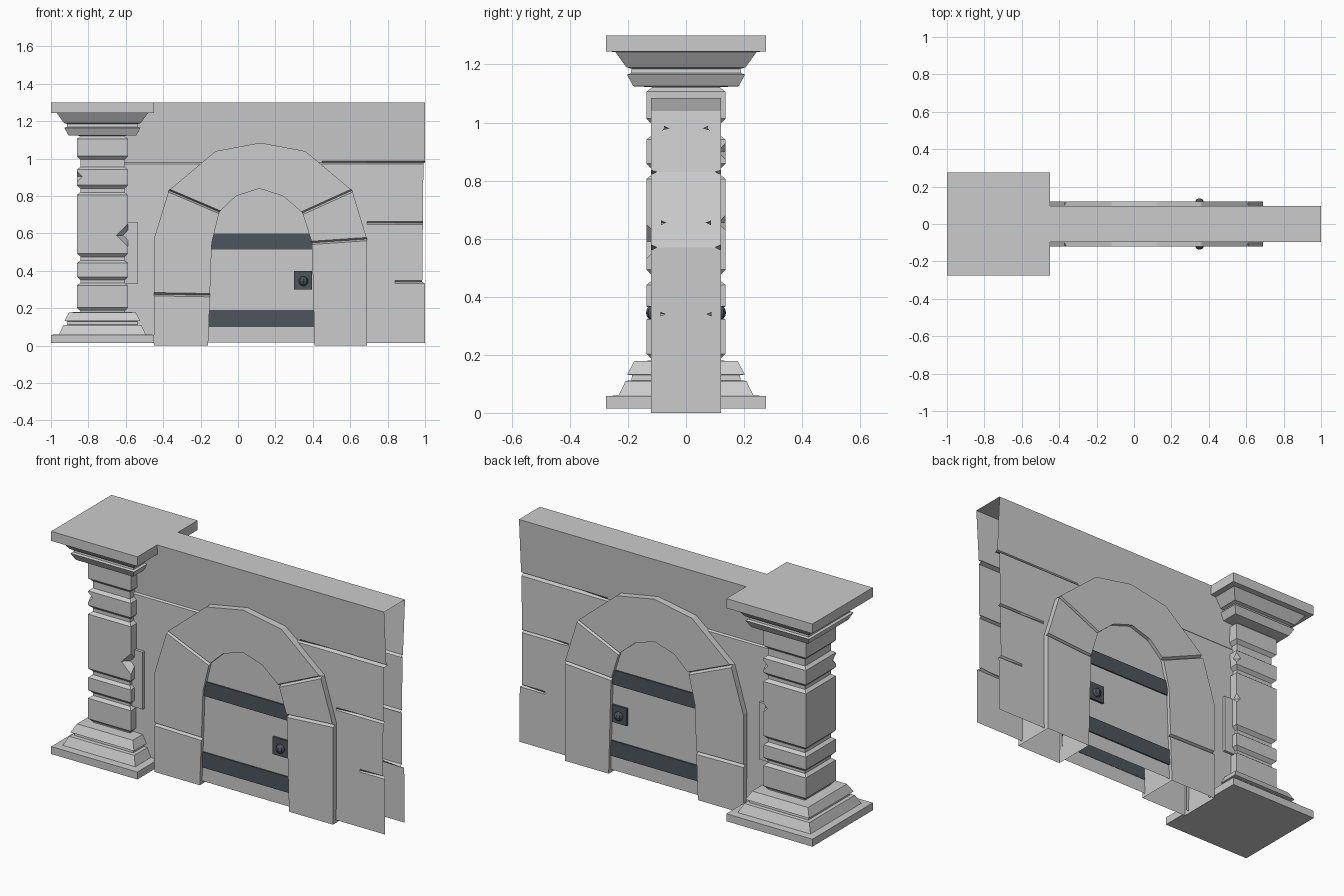
import bpy, bmesh
from mathutils import Vector

if "Cube" in bpy.data.objects:
    bpy.data.objects.remove(bpy.data.objects["Cube"])

iron = bpy.data.materials.new("dark_iron")
iron.diffuse_color = (0.075, 0.09, 0.105, 1)
iron.use_nodes = True
iron.node_tree.nodes["Principled BSDF"].inputs["Base Color"].default_value = iron.diffuse_color


def finish(bm, name, mat=None, recalc=True):
    if recalc:
        bmesh.ops.recalc_face_normals(bm, faces=bm.faces[:])
    me = bpy.data.meshes.new(name)
    bm.to_mesh(me)
    bm.free()
    ob = bpy.data.objects.new(name, me)
    bpy.context.collection.objects.link(ob)
    if mat:
        me.materials.append(mat)
    return ob


def box(name, x0, x1, y0, y1, z0, z1, mat=None):
    bm = bmesh.new()
    bmesh.ops.create_cube(bm, size=1)
    for v in bm.verts:
        v.co = ((x0 + x1) / 2 + v.co.x * (x1 - x0),
                (y0 + y1) / 2 + v.co.y * (y1 - y0),
                (z0 + z1) / 2 + v.co.z * (z1 - z0))
    return finish(bm, name, mat)


def square_loft(name, cx, profile):
    """Stack of square rings given as (half width, z)."""
    bm = bmesh.new()
    rings = [[bm.verts.new((cx + sx * h, sy * h, z))
              for sx, sy in ((-1, -1), (1, -1), (1, 1), (-1, 1))] for h, z in profile]
    for a, b in zip(rings, rings[1:]):
        for i in range(4):
            j = (i + 1) % 4
            bm.faces.new((a[i], a[j], b[j], b[i]))
    bm.faces.new(rings[0])
    bm.faces.new(rings[-1])
    return finish(bm, name)


# Pillar: stepped base, banded shaft, flared capital
CX = -0.725
square_loft("pillar_base", CX, [(.275, .015), (.275, .058), (.232, .06), (.208, .11), (.188, .112),
                                (.186, .13), (.203, .132), (.178, .178), (.12, .18)])
shaft_profile = [(.115, .17)]
for z0, z1 in ((.185, .335), (.35, .455), (.475, .82), (.84, .955), (.995, 1.12)):
    shaft_profile += [(.118, z0), (.136, z0 + .018), (.136, z1 - .014), (.118, z1)]
shaft = square_loft("pillar_shaft", CX, shaft_profile + [(.115, 1.13)])
square_loft("pillar_capital", CX, [(.12, 1.122), (.182, 1.125), (.203, 1.165), (.19, 1.17), (.188, 1.185),
                                   (.205, 1.19), (.243, 1.243), (.275, 1.245), (.275, 1.3)])

# Chips knocked out of the shaft edges
bm = bmesh.new()
for x, y, z, r in ((CX + .14, -.14, .59, .068), (CX - .14, -.14, .905, .036),
                   (CX + .14, .14, .9, .036), (CX + .14, .14, .655, .034)):
    d = bmesh.ops.create_uvsphere(bm, u_segments=4, v_segments=2, radius=r)
    bmesh.ops.translate(bm, verts=d["verts"], vec=(x, y, z))
chips = finish(bm, "chip_cutter")
chips.hide_render = True
chips.hide_set(True)
mod = shaft.modifiers.new("chips", 'BOOLEAN')
mod.operation = 'DIFFERENCE'
mod.object = chips
mod.solver = 'EXACT'

# Arch: hollow ring of stones, open underneath, V-grooves at some joints
STATIONS = [((-.45, 0), (-.16, 0), 0), ((-.45, .275), (-.15, .27), 1), ((-.45, .57), (-.14, .55), 0),
            ((-.37, .83), (-.10, .715), 1), ((-.12, 1.04), (-.01, .80), 0), ((.12, 1.085), (.115, .84), 0),
            ((.36, 1.04), (.24, .80), 0), ((.61, .83), (.345, .71), 1), ((.69, .57), (.395, .55), 1),
            ((.69, 0), (.41, 0), 0)]
outer = [Vector(s[0]) for s in STATIONS]
inner = [Vector(s[1]) for s in STATIONS]


def step(pts, i, j):
    return pts[i] + (pts[j] - pts[i]).normalized() * .009


sections = []
for i, (_, _, groove) in enumerate(STATIONS):
    if groove:
        sections += [(step(outer, i, i - 1), step(inner, i, i - 1), .12), (outer[i], inner[i], .1),
                     (step(outer, i, i + 1), step(inner, i, i + 1), .12)]
    else:
        sections.append((outer[i], inner[i], .12))
bm = bmesh.new()
rings = [[bm.verts.new((p.x, y, p.y)) for p, y in ((o, -d), (o, d), (n, d), (n, -d))] for o, n, d in sections]
for a, b in zip(rings, rings[1:]):
    for i in range(4):
        j = (i + 1) % 4
        bm.faces.new((a[i], a[j], b[j], b[i]))
finish(bm, "stone_arch")

# Wall: two thin faces around the arch plus a top, open below and at the right end
CRACKS = ((.98, .45), (.655, .69), (.34, .84))


def wall_depth(x, z):
    y = .075 + (z - .98) / .32 * .02 if z > .98 else .09 - .007 * z
    if x > .4:
        for cz, cx in CRACKS:
            if abs(z - cz) < .001 and x > cx + .001:
                y -= .018
    return y


hole = [o.lerp(n, .05) for o, n in zip(outer, inner)]
outline = [(-.72, .015)] + [(p.x, max(p.y, .015)) for p in hole] + [(1, .015), (1, 1.3), (-.72, 1.3)]
for name, side in (("wall_front", -1), ("wall_back", 1)):
    bm = bmesh.new()
    f = bm.faces.new([bm.verts.new((x, 0, z)) for x, z in outline])
    bmesh.ops.triangulate(bm, faces=[f])
    cuts = [((0, 0, cz + o), (0, 0, 1)) for cz, _ in CRACKS for o in (-.008, 0, .008)]
    cuts += [((cx, 0, 0), (1, 0, 0)) for _, cx in CRACKS]
    for co, no in cuts:
        bmesh.ops.bisect_plane(bm, geom=bm.verts[:] + bm.edges[:] + bm.faces[:], plane_co=co, plane_no=no)
    bm.normal_update()
    for face in bm.faces:
        if face.normal.y * side < 0:
            face.normal_flip()
    for v in bm.verts:
        x, z = v.co.x, v.co.z
        v.co.y = side * wall_depth(x, z)
        if x > .999 and .34 < z < .98:
            v.co.x = .985 + .01 * (z - .34)
    finish(bm, name, recalc=False)
bm = bmesh.new()
bm.faces.new([bm.verts.new((x, y, 1.3)) for x, y in ((-.72, -.095), (1, -.095), (1, .095), (-.72, .095))])
finish(bm, "wall_top", recalc=False)
box("wall_side_stone", -.62, -.537, -.102, .102, .33, .66)

# Door: panel, straps, lock plate and knob on both faces
for tag, s in (("front", -1), ("back", 1)):
    bm = bmesh.new()
    pts = [(p.x, max(p.y, .018)) for p in inner]
    f = bm.faces.new([bm.verts.new((x, s * .1, z)) for x, z in pts])
    f.normal_update()
    if f.normal.y * s < 0:
        f.normal_flip()
    finish(bm, "door_panel_" + tag, recalc=False)
    y0, y1 = sorted((s * .098, s * .107))
    box("upper_strap_" + tag, -.142, .397, y0, y1, .515, .6, iron)
    box("lower_strap_" + tag, -.156, .407, y0, y1, .1, .19, iron)
    y0, y1 = sorted((s * .098, s * .112))
    box("lock_plate_" + tag, .3, .395, y0, y1, .3, .4, iron)
    bm = bmesh.new()
    bmesh.ops.create_uvsphere(bm, u_segments=8, v_segments=6, radius=.026)
    bmesh.ops.translate(bm, verts=bm.verts[:], vec=(.35, s * .112, .345))
    finish(bm, "knob_" + tag, iron)
